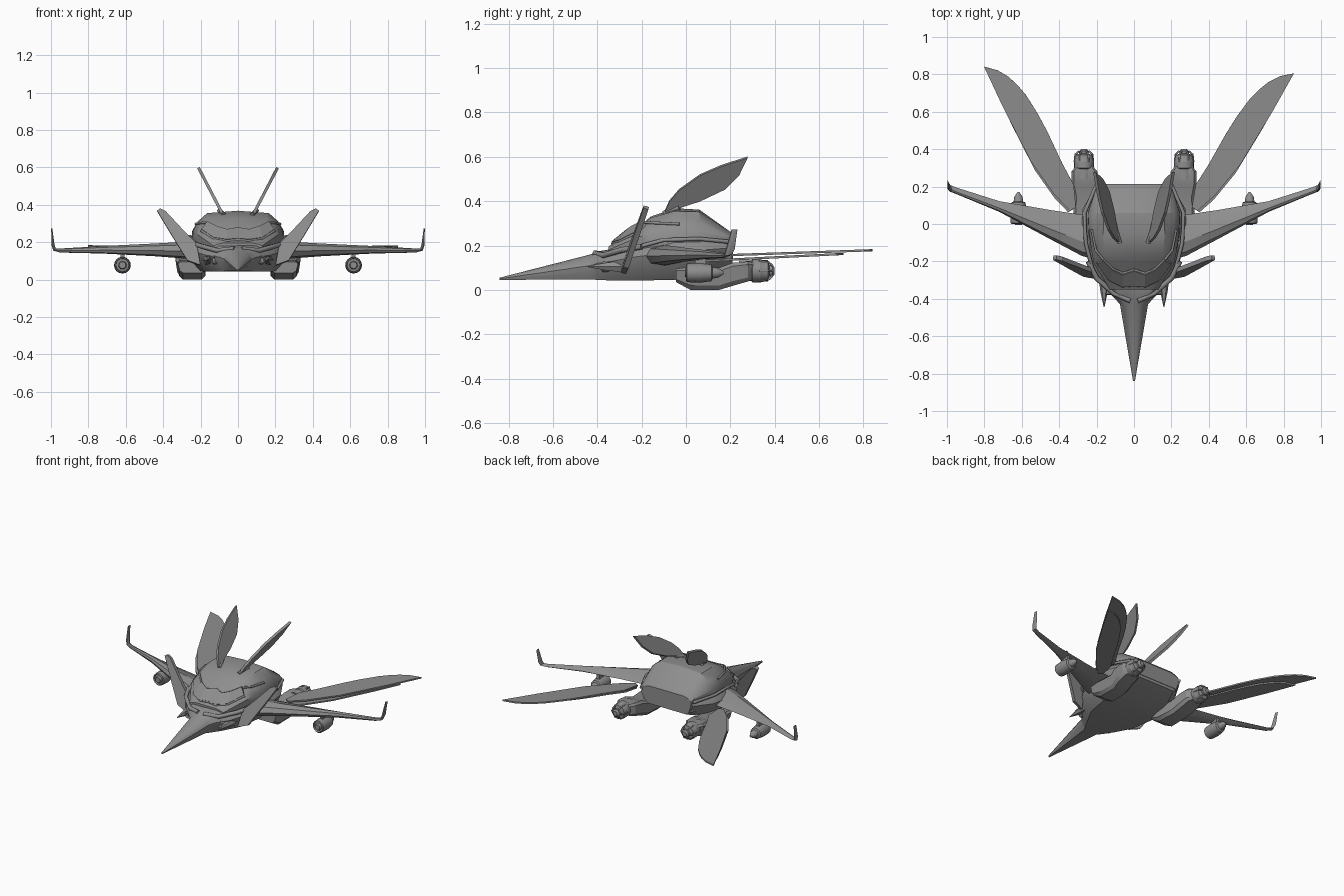
import bpy, bmesh, math
from mathutils import Vector, Matrix

if "Cube" in bpy.data.objects:
    bpy.data.objects.remove(bpy.data.objects["Cube"])

dark = bpy.data.materials.new("dark_grey")
dark.diffuse_color = (.27, .27, .27, 1)
dark.use_nodes = True
dark.node_tree.nodes["Principled BSDF"].inputs["Base Color"].default_value = dark.diffuse_color


def finish(name, bm, mirror=False, smooth=True, thick=0):
    bmesh.ops.recalc_face_normals(bm, faces=bm.faces[:])
    me = bpy.data.meshes.new(name)
    bm.to_mesh(me)
    bm.free()
    me.materials.append(dark)
    ob = bpy.data.objects.new(name, me)
    bpy.context.collection.objects.link(ob)
    if thick:
        m = ob.modifiers.new("thickness", 'SOLIDIFY')
        m.thickness, m.offset = thick, 0
    if mirror:
        m = ob.modifiers.new("mirror", 'MIRROR')
        m.use_mirror_merge = False
    if smooth:
        bpy.ops.object.select_all(action='DESELECT')
        ob.select_set(True)
        bpy.context.view_layer.objects.active = ob
        bpy.ops.object.shade_smooth_by_angle(angle=math.radians(28))
    return ob


def loft(name, rings, **kw):
    bm = bmesh.new()
    vs = [[bm.verts.new(p) for p in r] for r in rings]
    n = len(vs[0])
    for a, b in zip(vs, vs[1:]):
        for i in range(n):
            j = (i + 1) % n
            bm.faces.new((a[i], a[j], b[j], b[i]))
    bm.faces.new(vs[0])
    bm.faces.new(vs[-1])
    return finish(name, bm, **kw)


def plate(name, pts, thick, **kw):
    bm = bmesh.new()
    bm.faces.new([bm.verts.new(p) for p in pts])
    return finish(name, bm, smooth=False, thick=thick, **kw)


def lathe(name, x, z, prof, n=16):
    # profile of (y, radius) turned about a fore-aft axis
    rings = [[(x + r * math.cos(2 * math.pi * i / n), y, z + r * math.sin(2 * math.pi * i / n))
              for i in range(n)] for y, r in prof]
    return loft(name, rings, mirror=True)


def section(y, wt, wm, wb, zt, zm, zb, crown=0.0):
    # symmetric hull cross-section
    half = [(wt, zt), (wt + (wm - wt) * .65, zt + (zm - zt) * .45), (wm, zm),
            (wb + (wm - wb) * .7, (zm + zb) / 2), (wb, zb)]
    return ([(0, y, zt + crown)] + [(x, y, z) for x, z in half] + [(0, y, zb)]
            + [(-x, y, z) for x, z in reversed(half)])


def tube(name, pts, r, cyclic=False, mirror=False):
    cu = bpy.data.curves.new(name, 'CURVE')
    cu.dimensions, cu.bevel_depth, cu.bevel_resolution = '3D', r, 1
    cu.use_fill_caps = True
    cu.materials.append(dark)
    sp = cu.splines.new('POLY')
    sp.points.add(len(pts) - 1)
    for p, c in zip(sp.points, pts):
        p.co = (*c, 1)
    sp.use_cyclic_u = cyclic
    ob = bpy.data.objects.new(name, cu)
    bpy.context.collection.objects.link(ob)
    if mirror:
        ob.modifiers.new("mirror", 'MIRROR')


# hull with long pointed nose
loft("hull", [section(*s) for s in [
    (-.84, .003, .005, .003, .055, .05, .045),
    (-.43, .035, .075, .05, .152, .11, .047, .008),
    (-.40, .06, .10, .07, .165, .12, .045, .008),
    (-.33, .12, .17, .11, .185, .13, .042),
    (-.22, .17, .24, .17, .205, .15, .042),
    (-.05, .22, .28, .20, .23, .17, .045),
    (.08, .22, .275, .19, .235, .18, .07),
    (.21, .16, .20, .15, .23, .19, .12)]])

# raised cabin
loft("cabin", [section(*s) for s in [
    (-.35, .08, .13, .12, .195, .18, .14),
    (-.21, .14, .215, .21, .285, .24, .16),
    (-.16, .155, .225, .22, .325, .25, .16, .005),
    (-.05, .165, .24, .25, .355, .26, .17, .013),
    (.06, .16, .245, .25, .352, .26, .17, .01),
    (.20, .14, .20, .19, .262, .235, .14),
    (.213, .13, .19, .17, .245, .22, .14)]])

# windscreen: nested V-shaped bands, upper edge dipping at the centre
low = [(0, -.325, .213), (.06, -.33, .208), (.13, -.295, .218), (.195, -.205, .262)]
top = [(0, -.245, .272), (.06, -.265, .262), (.115, -.24, .28), (.165, -.19, .305)]
loft("windscreen_band", [[Vector(a) + Vector((0, -.008, .008)), Vector(b) + Vector((0, -.008, .008)),
                          Vector(b) + Vector((0, .02, -.02)), Vector(a) + Vector((0, .02, -.02))]
                         for a, b in zip(low, top)], mirror=True, smooth=False)
for part, path, r in (("lower", low, .009), ("upper", top, .007)):
    tube("windscreen_frame_" + part, path, r, mirror=True)
tube("cabin_side_trim", [(.165, -.19, .305), (.205, -.14, .302), (.226, -.03, .297)],
     .007, mirror=True)
tube("cheek_ridge", [(.02, -.41, .165), (.11, -.37, .155), (.20, -.29, .18), (.245, -.2, .195)],
     .014, mirror=True)
tube("belt_trim", [(.22, -.25, .185), (.258, -.1, .225), (.265, .06, .23), (.20, .21, .215)],
     .01, mirror=True)

# swept wings bending up into winglets
foil = [(0, 0), (.1, .33), (.35, .5), (.7, .3), (1, 0), (.7, -.25), (.35, -.4), (.1, -.3)]
rings = []
for x, z, y0, y1, t, ang in [
        (.18, .15, -.20, .08, .11, 0), (.28, .152, -.17, .05, .10, 0),
        (.45, .155, -.08, .075, .075, 0), (.72, .157, .065, .122, .045, 0),
        (.95, .154, .16, .195, .024, 0), (.982, .16, .172, .208, .02, 45),
        (.99, .185, .18, .22, .018, 85), (.996, .272, .205, .232, .007, 90)]:
    a = math.radians(ang)
    rings.append([(x - math.sin(a) * v * t, y0 + u * (y1 - y0), z + math.cos(a) * v * t)
                  for u, v in foil])
loft("wing", rings, mirror=True)

# pods hung under the wings
lathe("wing_pod", .618, .077, [(-.005, .018), (.012, .022), (.014, .034), (0, .036), (.005, .042),
                               (.06, .045), (.115, .038), (.12, .026), (.145, .022), (.17, .006)])
loft("pod_pylon", [[(.608, .04, z), (.628, .04, z), (.628, .09, z), (.608, .09, z)]
                   for z in (.1, .155)], mirror=True)

# belly air ducts leading to rear engines
duct = []
for y, x, z, hw, hh in [(-.045, .25, .065, .072, .03), (.02, .25, .052, .076, .052),
                        (.15, .252, .05, .07, .05), (.21, .262, .07, .073, .052),
                        (.28, .265, .083, .07, .045), (.31, .265, .086, .045, .038)]:
    duct.append([(x + hw * u, y, z + hh * v) for u, v in
                 [(1, .7), (.8, 1), (-.8, 1), (-1, .7), (-1, -.6), (-.75, -1), (.6, -1), (.85, -.6)]])
loft("engine_duct", duct, mirror=True)
lathe("rear_engine", .268, .086, [(.24, .046), (.295, .047), (.30, .053), (.335, .053), (.34, .05),
                                  (.37, .048), (.372, .036), (.376, .026), (.39, .026), (.40, .016)])
for i in range(6):
    a = i * math.pi / 3
    tube("nozzle_rib_%d" % i, [(.268 + r * math.cos(a), y, .086 + r * math.sin(a))
                               for y, r in ((.33, .05), (.372, .046), (.39, .026))],
         .005, mirror=True)

# long tail feathers, the two sides spread a little differently
leaf = [(.31, .09), (.34, .07), (.43, .15), (.57, .32), (.74, .60), (.855, .805), (.78, .79),
        (.72, .76), (.67, .72), (.62, .67), (.55, .575), (.49, .48), (.40, .32), (.33, .21)]
pivot = Vector((.33, .10))
for side, s, deg in (("right", 1, 0), ("left", -1, 4.2)):
    rot = Matrix.Rotation(math.radians(deg), 2)
    for part, k, z0, dz, off in (("upper", 1, .15, .034, 0), ("lower", .84, .126, .05, .012)):
        pts = []
        for p in leaf:
            q = pivot + rot @ ((Vector(p) - pivot) * k)
            pts.append((s * (q.x + off), q.y - off, z0 + dz * q.y))
        plate("tail_feather_%s_%s" % (part, side), pts, .01)

# upright feather fins on the roof
fin = [(-.095, .355), (-.075, .40), (-.03, .452), (.063, .518), (.16, .56), (.278, .598),
       (.24, .52), (.175, .455), (.063, .402), (-.05, .365)]
plate("roof_fin", [(.085 + (z - .355) * .52, y, z) for y, z in fin], .016, mirror=True)
tube("roof_fin_root", [(.075, -.10, .345), (.10, -.03, .37)], .013, mirror=True)

# raked canard blades beside the nose
blade = [(.20, .075), (.27, .10), (.36, .245), (.432, .365), (.415, .377), (.385, .362),
         (.29, .26), (.22, .19)]
plate("canard", [(x, -.285 + .29 * (z - .07) + .08 * (x - .2), z) for x, z in blade],
      .024, mirror=True)

# lamps and forward spikes on the face
lathe("face_lamp", .125, .105, [(-.30, .024), (-.375, .024), (-.38, .018), (-.372, .012)], 12)
lathe("face_spike", .16, .105, [(-.28, .03), (-.36, .02), (-.445, .002)], 6)
